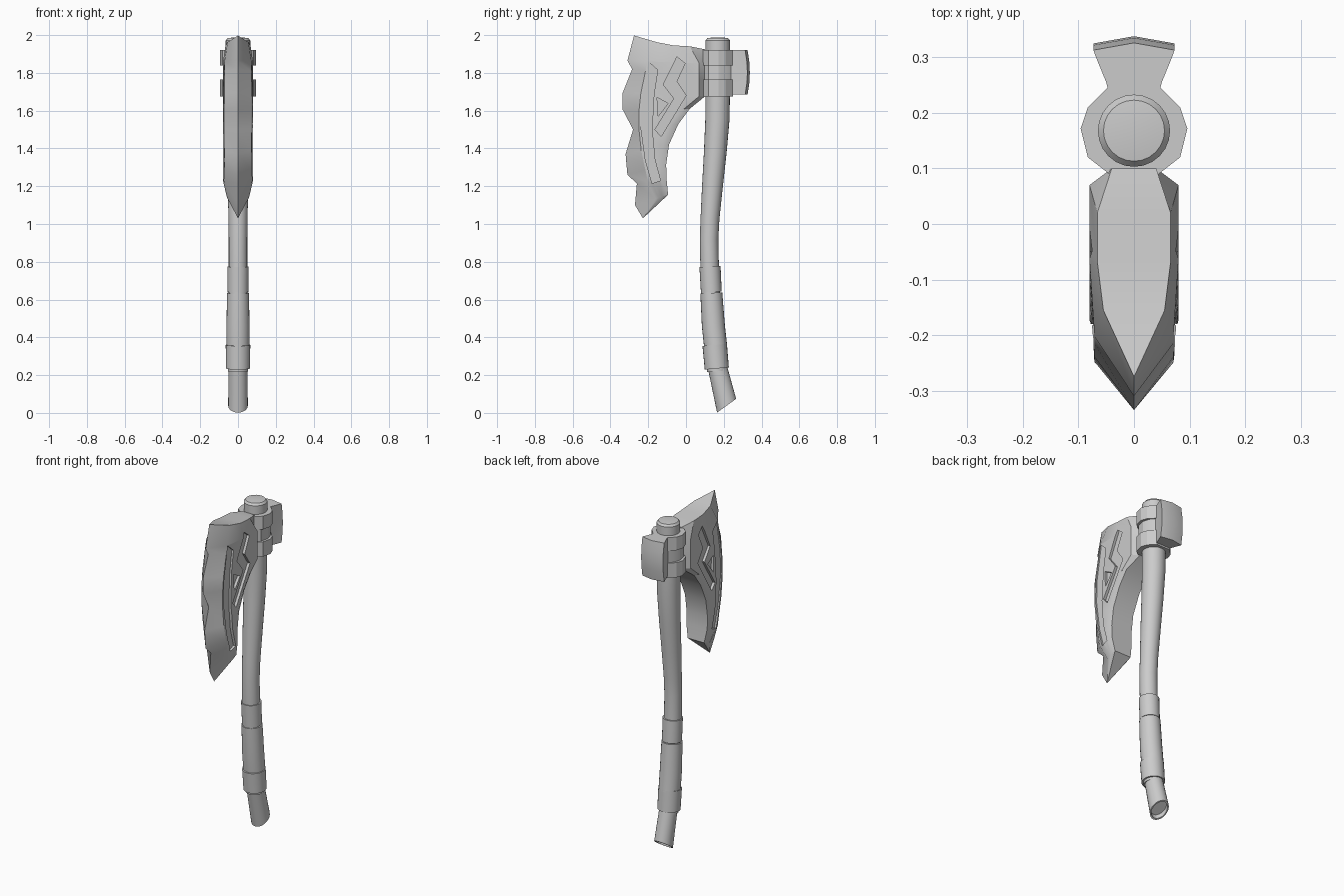
import bpy, bmesh, math
from mathutils import Vector

if "Cube" in bpy.data.objects:
    bpy.data.objects.remove(bpy.data.objects["Cube"], do_unlink=True)

grey = bpy.data.materials.new("plain grey")
grey.use_nodes = True
COLOUR = (0.6, 0.6, 0.6, 1)
grey.diffuse_color = COLOUR
grey.node_tree.nodes["Principled BSDF"].inputs["Base Color"].default_value = COLOUR


def finish(name, bm, angle=30):
    bmesh.ops.remove_doubles(bm, verts=bm.verts, dist=0.0005)
    bmesh.ops.recalc_face_normals(bm, faces=bm.faces)
    mesh = bpy.data.meshes.new(name)
    bm.to_mesh(mesh)
    bm.free()
    mesh.materials.append(grey)
    ob = bpy.data.objects.new(name, mesh)
    bpy.context.collection.objects.link(ob)
    bpy.ops.object.select_all(action='DESELECT')
    ob.select_set(True)
    bpy.context.view_layer.objects.active = ob
    if angle:
        bpy.ops.object.shade_smooth_by_angle(angle=math.radians(angle))
    return ob


def loft(bm, rings, caps=True):
    """Skin a list of closed rings of equal length."""
    rings = [[bm.verts.new(p) for p in r] for r in rings]
    n = len(rings[0])
    for a, b in zip(rings, rings[1:]):
        for i in range(n):
            j = (i + 1) % n
            bm.faces.new((a[i], a[j], b[j], b[i]))
    if caps:
        bm.faces.new(rings[0])
        bm.faces.new(rings[-1])
    return rings


def tube_rings(path, sides=24):
    """Circles square to a path of (y, z, radius) in the middle plane."""
    pts = [Vector((0, y, z)) for y, z, r in path]
    rings = []
    for k, p in enumerate(pts):
        t = (pts[min(k + 1, len(pts) - 1)] - pts[max(k - 1, 0)]).normalized()
        side = Vector((1, 0, 0)).cross(t)
        r = path[k][2]
        rings.append([p + r * (math.cos(a) * Vector((1, 0, 0)) + math.sin(a) * side)
                      for a in (2 * math.pi * i / sides for i in range(sides))])
    return rings


def tube(name, path):
    bm = bmesh.new()
    loft(bm, tube_rings(path))
    return finish(name, bm)


def plan(half):
    """Mirror half of a plan outline across x = 0."""
    return half + [(-x, y) for x, y in reversed(half) if x > 0]


# Handle shaft with a rounded top
tube("handle", [(.165, .22, .054), (.153, .36, .054), (.13, .64, .05), (.125, .78, .049),
                (.122, .92, .049), (.127, 1.03, .05), (.14, 1.2, .055), (.155, 1.38, .06),
                (.166, 1.55, .064), (.168, 1.7, .065), (.168, 1.97, .065)])
tube("handle_top", [(.168, 1.92, .065), (.168, 1.972, .065), (.168, 1.984, .055),
                    (.168, 1.987, .03)])

# Grip wraps and lower band
tube("upper_wrap", [(.134, .64, .055), (.127, .775, .056)])
tube("main_wrap", [(.157, .35, .061), (.145, .46, .061), (.134, .635, .058)])
tube("lower_band", [(.163, .235, .064), (.152, .36, .065)])

# Angled handle end, cut obliquely and hollowed
rings = tube_rings([(.162, .26, .05), (.215, .038, .052)])
for p in rings[1]:
    p.z = .038 + .72 * (p.y - .215)
rim = Vector((0, .215, .038))
inner = [rim + (p - rim) * .85 for p in rings[1]]
floor = [p + Vector((0, -.006, .025)) for p in inner]
bm = bmesh.new()
loft(bm, rings + [inner, floor])
finish("handle_end", bm)

# Socket around the handle, with two raised collars
SOCKET = [(.038, .085), (.083, .12), (.096, .172), (.083, .21), (.045, .248)]


def socket(name, scale, z0, z1):
    outline = plan([(x * scale, y) for x, y in SOCKET])
    bm = bmesh.new()
    loft(bm, [[(x, y, z) for x, y in outline] for z in (z0, z1)])
    finish(name, bm, 25)


socket("socket", .84, 1.68, 1.92)
socket("upper_collar", 1, 1.84, 1.92)
socket("lower_collar", 1, 1.675, 1.765)

# Flared hammer at the back of the head
bm = bmesh.new()
outline = plan([(.045, .235), (.05, .255), (.07, .316), (.073, .325), (0, .338)])
loft(bm, [[(x, y - (pull if y > .3 else 0), z) for x, y in outline]
          for z, pull in ((1.685, .012), (1.745, .003), (1.8, 0), (1.86, .003), (1.92, .012))])
finish("hammer_back", bm, 25)

# Blade: rows from cutting edge to neck, as (edge y, edge z, back y, back z)
ROWS = [(-.275, 1.998, .10, 1.925), (-.31, 1.865, .10, 1.85), (-.285, 1.82, .10, 1.76),
        (-.335, 1.695, .10, 1.675), (-.335, 1.605, .02, 1.61), (-.28, 1.50, -.04, 1.53),
        (-.32, 1.37, -.09, 1.42), (-.31, 1.26, -.105, 1.315), (-.26, 1.215, -.103, 1.24),
        (-.27, 1.10, -.095, 1.155)]
rings = []
for k, (ey, ez, by, bz) in enumerate(ROWS):
    top, neck = k == 0, k < 4
    bevel = -.25 + .45 * (ez - 1.54) ** 2
    shoulder = by - (.08 if top else .03)
    widths = (.055, .066, .066, .04) if top else (.071, .08, .08, .04 if neck else .07)
    if k == len(ROWS) - 1:
        widths = (.05, .058, .058, .055)
    half = [(0, ey, ez)]
    for w, y in zip(widths, (bevel, (bevel + shoulder) / 2, shoulder, by)):
        z = ez + (bz - ez) * (y - ey) / (by - ey)
        half.append((w, y, z - (.012 if top and y < 0 else 0)))
    rings.append(half + [(-x, y, z) for x, y, z in reversed(half[1:])])
rings.append([(0, -.228, 1.03)] * len(rings[0]))
bm = bmesh.new()
rows = loft(bm, rings, caps=False)
first = rows[0]
n = len(first)
for i in range(1, n // 2):
    bm.faces.new((first[i], first[i + 1], first[n - i - 1], first[n - i]))
bm.faces.new((first[0], first[1], first[n - 1]))
bmesh.ops.dissolve_degenerate(bm, dist=0.0005, edges=bm.edges)
blade = finish("blade", bm, 0)

# Carved grooves on both cheeks
GROOVES = {
    "arc": [(-.20, 1.86), (-.235, 1.66), (-.24, 1.52), (-.215, 1.34), (-.18, 1.215),
            (-.135, 1.23), (-.165, 1.34), (-.18, 1.5), (-.17, 1.685), (-.15, 1.815)],
    "zigzag": [(-.048, 1.885), (-.005, 1.85), (-.05, 1.755), (0, 1.68), (-.132, 1.463),
               (-.164, 1.5), (-.063, 1.664), (-.12, 1.738)],
    "triangle": [(-.153, 1.67), (-.095, 1.638), (-.148, 1.57)],
}
bm = bmesh.new()
for shape in GROOVES.values():
    for s in (1, -1):
        loft(bm, [[(s * x, y, z) for y, z in shape] for x in (.064, .12)])
cutter = finish("groove_cutter", bm, 0)
cutter.hide_render = True
cutter.hide_viewport = True
cut = blade.modifiers.new("grooves", 'BOOLEAN')
cut.operation = 'DIFFERENCE'
cut.solver = 'EXACT'
cut.object = cutter
bpy.context.view_layer.objects.active = blade
bpy.ops.object.modifier_apply(modifier=cut.name)
blade.select_set(True)
bpy.ops.object.shade_smooth_by_angle(angle=math.radians(25))
bpy.data.objects.remove(cutter, do_unlink=True)
